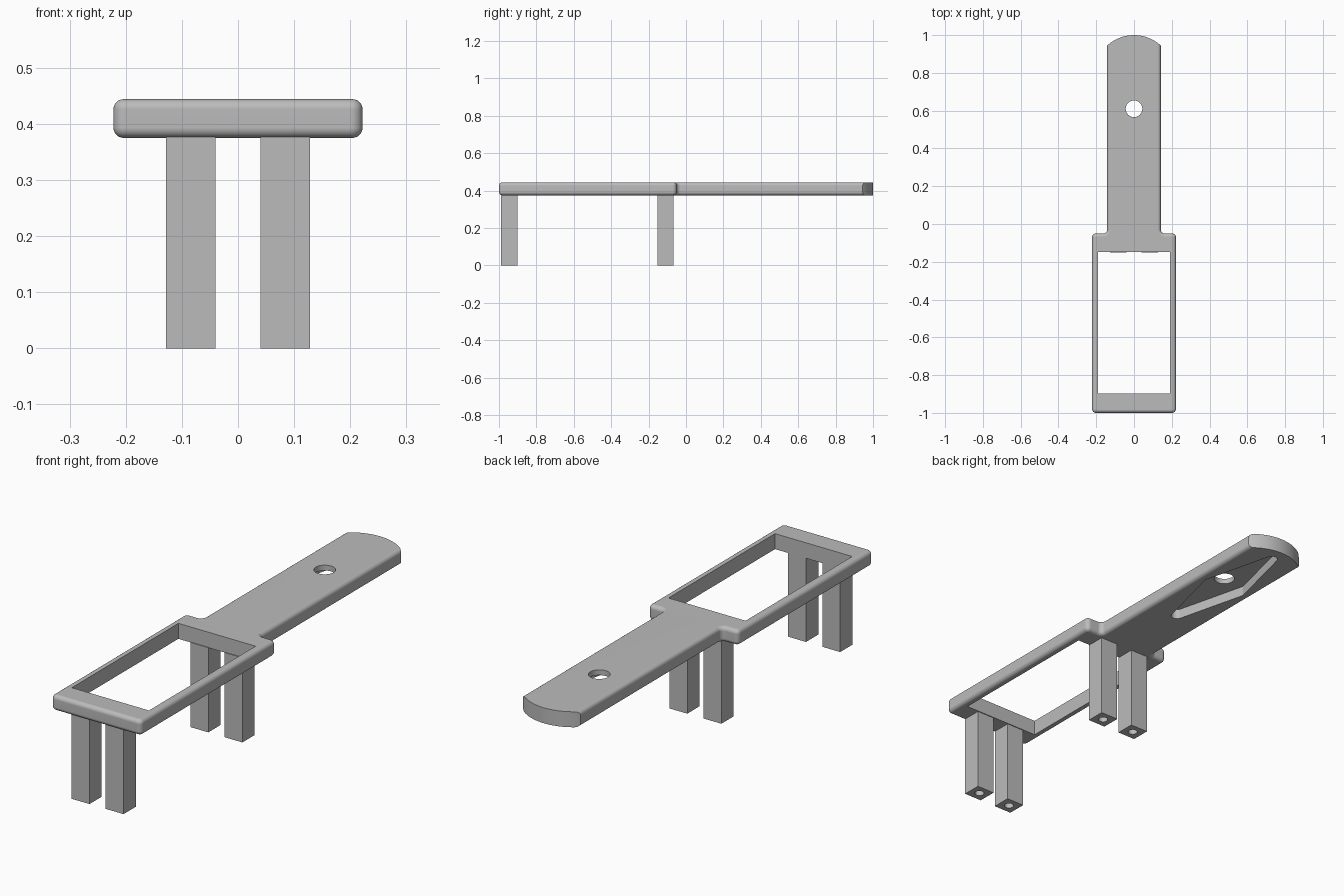
import bpy, bmesh
from math import sin, cos, pi, asin
from mathutils import Vector
from mathutils.geometry import convex_hull_2d

if "Cube" in bpy.data.objects:
    bpy.data.objects.remove(bpy.data.objects["Cube"])

Z0, Z1 = 0.375, 0.444       # plate underside and top
FILLET, CORNER = 0.018, 0.02
HOLE_Y = 0.61

grey = bpy.data.materials.new("grey plastic")
grey.use_nodes = True
grey.diffuse_color = (0.5, 0.5, 0.5, 1)
grey.node_tree.nodes["Principled BSDF"].inputs["Base Color"].default_value = (0.5, 0.5, 0.5, 1)


def loft(name, levels):
    """Closed solid through a stack of (outline, z) levels."""
    bm = bmesh.new()
    loops = [[bm.verts.new((x, y, z)) for x, y in pts] for pts, z in levels]
    n = len(loops[0])
    for low, high in zip(loops, loops[1:]):
        for i in range(n):
            j = (i + 1) % n
            bm.faces.new((low[i], low[j], high[j], high[i]))
    bm.faces.new(loops[0][::-1])
    bm.faces.new(loops[-1])
    bmesh.ops.recalc_face_normals(bm, faces=bm.faces)
    mesh = bpy.data.meshes.new(name)
    bm.to_mesh(mesh)
    bm.free()
    mesh.materials.append(grey)
    obj = bpy.data.objects.new(name, mesh)
    bpy.context.collection.objects.link(obj)
    return obj


def prism(name, pts, z0, z1):
    return loft(name, [(pts, z0), (pts, z1)])


def rect(x0, x1, y0, y1):
    return [(x0, y0), (x1, y0), (x1, y1), (x0, y1)]


def circle(x, y, r, n=32):
    return [(x + r * cos(2 * pi * i / n), y + r * sin(2 * pi * i / n)) for i in range(n)]


def select_only(obj):
    bpy.ops.object.select_all(action='DESELECT')
    obj.select_set(True)
    bpy.context.view_layer.objects.active = obj


def cut(obj, cutter):
    """Subtract the cutter, then discard it."""
    cutter.hide_render = True
    mod = obj.modifiers.new("cut", 'BOOLEAN')
    mod.operation, mod.solver, mod.object = 'DIFFERENCE', 'EXACT', cutter
    select_only(obj)
    bpy.ops.object.modifier_apply(modifier=mod.name)
    bpy.data.objects.remove(cutter)


def rounded(corners, r, inset, steps=6):
    """Right-angled outline with rounded corners, moved inward by inset."""
    pts = []
    for i, c in enumerate(corners):
        c = Vector(c)
        a = (Vector(corners[i - 1]) - c).normalized()
        b = (Vector(corners[(i + 1) % len(corners)]) - c).normalized()
        convex = (-a).cross(b) > 0
        centre = c + r * (a + b)
        rad = r - inset if convex else r + inset
        for k in range(steps + 1):
            t = pi / 2 * k / steps
            pts.append(tuple(centre - rad * (b * cos(t) + a * sin(t))))
    return pts


# Plate: wide frame and narrow handle in one filleted slab
half = [(0.222, -1), (0.222, -0.05), (0.142, -0.05), (0.142, 1.1)]
corners = half + [(-x, y) for x, y in reversed(half)]
levels = []
for k in range(7):
    t = pi / 2 * k / 6
    levels.append((rounded(corners, CORNER, FILLET * (1 - sin(t))), Z0 + FILLET * (1 - cos(t))))
levels += [(pts, Z0 + Z1 - z) for pts, z in reversed(levels)]
plate = loft("frame_and_handle", levels)

# Arched handle end
R, W = 0.21, 0.19
span = asin(W / R)
arc = [(R * sin(span * k / 16), 1 - R + R * cos(span * k / 16)) for k in range(-16, 17)]
cut(plate, prism("end_cutter", arc + [(W, 1.2), (-W, 1.2)], 0.3, 0.5))

# Frame opening
cut(plate, prism("opening_cutter", rect(-0.19, 0.19, -0.898, -0.148), 0.3, 0.5))

# Rounded diamond recess under the handle, with a hole through the top
dots = []
for x, y in ((0, 0.29), (0, 0.93), (-0.08, HOLE_Y), (0.08, HOLE_Y)):
    dots += circle(x, y, 0.025)
diamond = [dots[i] for i in convex_hull_2d([Vector(p) for p in dots])]
cut(plate, prism("recess_cutter", diamond, 0.3, Z0 + 0.045))
cut(plate, prism("hole_cutter", circle(0, HOLE_Y, 0.044, 48), 0.3, 0.5))

# Smooth fillets, flat large faces
select_only(plate)
bpy.ops.object.shade_smooth_by_angle(angle=pi / 6)
weighted = plate.modifiers.new("flat faces", 'WEIGHTED_NORMAL')
weighted.keep_sharp = True

# Four square legs with screw holes in their feet
for place, y in (("front", -0.988), ("rear", -0.152)):
    for side, s in (("left", 1), ("right", -1)):
        x = s * 0.084
        leg = prism(f"{place}_{side}_leg", rect(x - 0.044, x + 0.044, y, y + 0.086), 0, Z0 + 0.002)
        cut(leg, prism("screw_cutter", circle(x, y + 0.043, 0.02, 24), -0.1, 0.2))
        select_only(leg)
        bpy.ops.object.shade_smooth_by_angle(angle=pi / 6)
